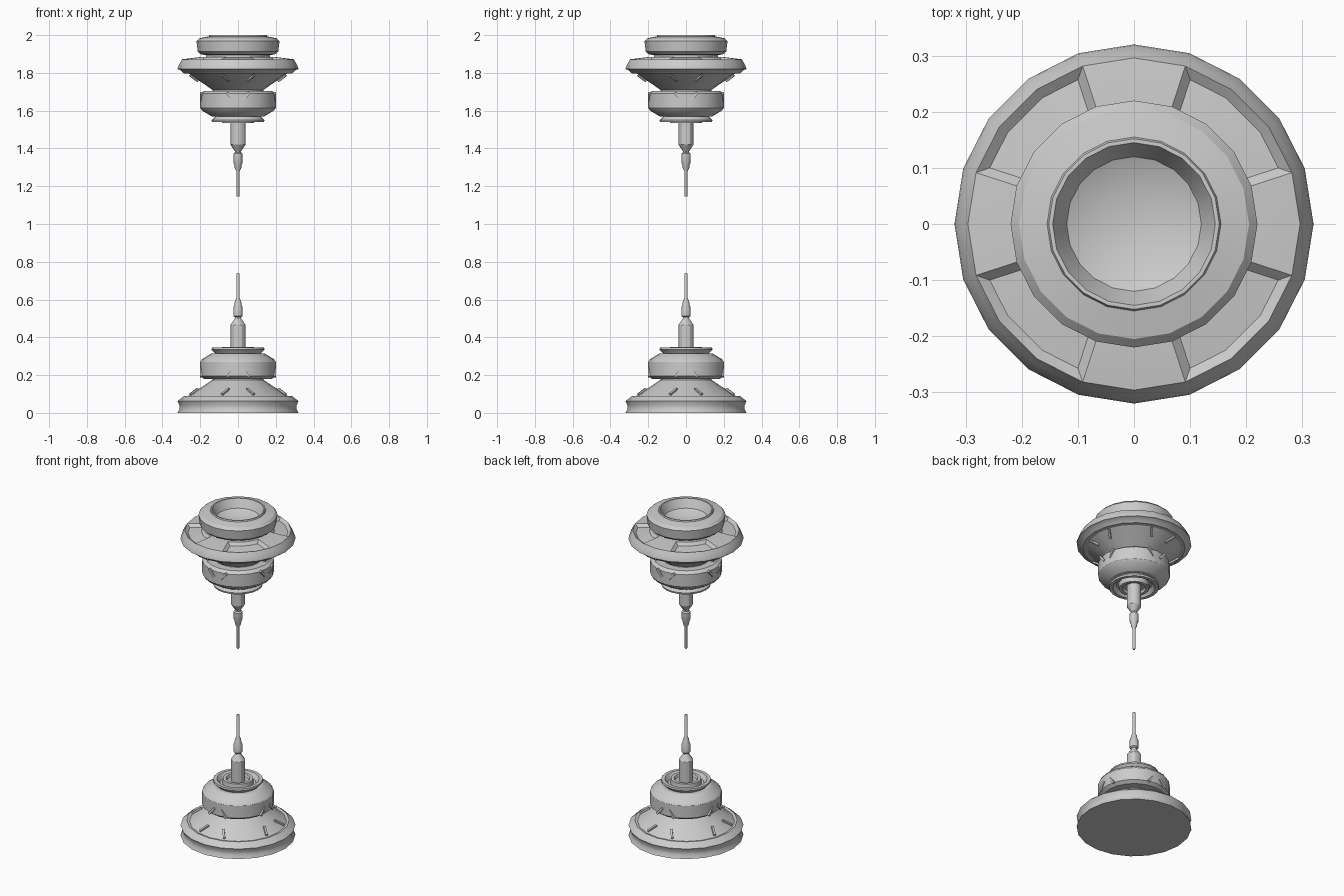
import bpy, bmesh, math
from mathutils import Vector, Matrix

if "Cube" in bpy.data.objects:
    bpy.data.objects.remove(bpy.data.objects["Cube"])

SIDES = 20
MIRROR_Z = 1.885          # upper half hangs mirrored: z -> MIRROR_Z - z


def finish(bm, name, smooth=True):
    bmesh.ops.recalc_face_normals(bm, faces=bm.faces)
    me = bpy.data.meshes.new(name)
    bm.to_mesh(me)
    bm.free()
    ob = bpy.data.objects.new(name, me)
    bpy.context.collection.objects.link(ob)
    if smooth:
        bpy.ops.object.select_all(action='DESELECT')
        bpy.context.view_layer.objects.active = ob
        ob.select_set(True)
        bpy.ops.object.shade_smooth_by_angle(angle=math.radians(30))
    return ob


def lathe_bm(profile, sides=SIDES):
    """Spin (radius, z) points round z; r = 0 ends become flat caps."""
    bm = bmesh.new()
    rings = []
    for r, z in profile:
        rings.append([bm.verts.new((r * math.cos(2 * math.pi * i / sides),
                                    r * math.sin(2 * math.pi * i / sides), z))
                      for i in range(sides)])
    for a, b in zip(rings, rings[1:]):
        for i in range(sides):
            j = (i + 1) % sides
            bm.faces.new((a[i], a[j], b[j], b[i]))
    bm.faces.new(rings[0])
    bm.faces.new(rings[-1])
    return bm


def lathe(name, profile, flip=False, sides=SIDES):
    if flip:
        profile = [(r, MIRROR_Z - z) for r, z in profile]
    return finish(lathe_bm(profile, sides), name)


def bars(name, items, size, flip):
    """Small bars lying on a surface, items = (centre, direction, normal)."""
    bm = bmesh.new()
    for c, d, n in items:
        d = (d - n * d.dot(n)).normalized()
        m = Matrix((d, n.cross(d), n)).transposed().to_4x4()
        m = Matrix.Translation(c) @ m @ Matrix.Diagonal((*size, 1))
        bmesh.ops.create_cube(bm, size=1, matrix=m)
    if flip:
        for v in bm.verts:
            v.co.z = MIRROR_Z - v.co.z
    finish(bm, name, smooth=False)


ring = [(.13, .18), (.18, .18), (.2, .195), (.2, .27), (.19, .285), (.14, .315), (.11, .315)]
dish = [(.115, .305), (.12, .315), (.14, .335), (.138, .345), (.118, .345), (.1, .322),
        (.087, .322), (.084, .35), (.066, .35), (.06, .335), (.03, .335)]
rod = [(.04, .32), (.04, .465), (.017, .5), (.017, .507), (.025, .513), (.025, .558),
       (.019, .572), (.017, .59), (.009, .605), (.0085, .735), (.006, .74)]

# Parts shared by the lower and the hanging upper assembly
for where, flip in (("lower", False), ("upper", True)):
    lathe(where + "_collar", ring, flip)
    lathe(where + "_dish", dish, flip)
    lathe(where + "_electrode", rod, flip, 12)
    ring_bars, cone_bars = [], []
    for k in range(4):
        rot = Matrix.Rotation(k * math.pi / 2, 3, 'Z')
        for s in (-1, 1):
            # slanted bars on the collar face
            ring_bars.append((rot @ Vector((s * .04, -.195, .212)),
                              rot @ Vector((-s * .04, 0, .045)),
                              rot @ Vector((0, -1, 0))))
            # bars on the cone
            a = s * math.radians(16)
            n = Vector((math.sin(a) * .54, -math.cos(a) * .54, .84))
            c = Vector((math.sin(a) * .243, -math.cos(a) * .243, .113))
            cone_bars.append((rot @ c, rot @ Vector((-s * .04, .045, .035)),
                              rot @ n.normalized()))
    bars(where + "_collar_bars", ring_bars, (.056, .014, .012), flip)
    bars(where + "_cone_bars", cone_bars, (.06, .012, .01), flip)

# Base: flared foot and cone
lathe("base_foot", [(.32, 0), (.31, .02), (.31, .04), (.32, .062), (.305, .075), (.285, .09),
                    (.27, .086), (.135, .175), (.135, .2)])

# Upper flange with four pockets in its top face
flange = [(.135, 1.69), (.135, 1.71), (.26, 1.796), (.285, 1.796), (.305, 1.815), (.32, 1.82),
          (.318, 1.832), (.305, 1.855), (.296, 1.872), (.19, 1.885)]
bm = lathe_bm(flange)
bm.normal_update()
bmesh.ops.recalc_face_normals(bm, faces=bm.faces)
pocket = []
for f in bm.faces:
    c = f.calc_center_median()
    ang = math.degrees(math.atan2(c.y, c.x)) % 90
    if c.z > 1.875 and len(f.verts) == 4 and 18 < ang < 72:
        pocket.append(f)
bmesh.ops.inset_region(bm, faces=pocket, thickness=.016, depth=-.016, use_even_offset=True)
finish(bm, "upper_flange")

# Top cap ring with a bowl
lathe("top_bowl", [(.17, 1.87), (.17, 1.895), (.195, 1.897), (.213, 1.912), (.22, 1.968),
                   (.205, 1.983), (.155, 1.993), (.152, 2.0), (.145, 2.0), (.12, 1.95),
                   (.071, 1.928)])
